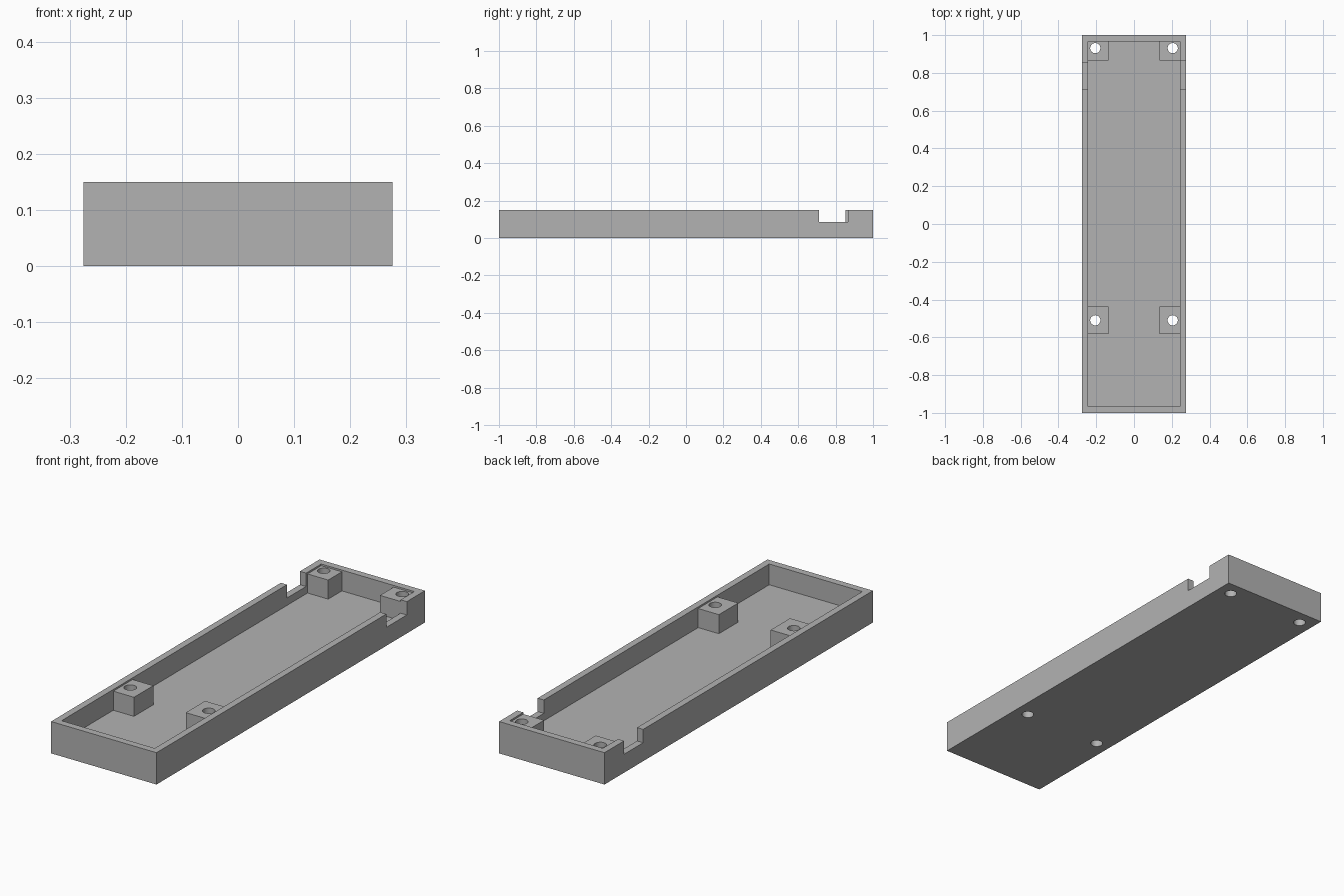
import bpy

if "Cube" in bpy.data.objects:
    bpy.data.objects.remove(bpy.data.objects["Cube"], do_unlink=True)

# Overall sizes
HALF_X, HALF_Y, HEIGHT = 0.275, 1.0, 0.15
IN_X, IN_Y, FLOOR = 0.243, 0.967, 0.052
POST_IN_X, POST_TOP = 0.135, 0.142
HOLE_X, HOLE_R = 0.205, 0.027
NOTCH_Z = 0.087

grey = bpy.data.materials.new("mid grey")
grey.use_nodes = True
colour = (0.45, 0.45, 0.45, 1)
grey.diffuse_color = colour
grey.node_tree.nodes["Principled BSDF"].inputs["Base Color"].default_value = colour


def box(name, low, high):
    """Box between two opposite corners."""
    bpy.ops.mesh.primitive_cube_add(size=1)
    ob = bpy.context.object
    ob.name = name
    for v in ob.data.vertices:
        v.co = [(a + b) / 2 + c * (b - a) for a, b, c in zip(low, high, v.co)]
    ob.data.materials.append(grey)
    return ob


def drill(name, x, y):
    """Upright cylinder used to cut a screw hole."""
    bpy.ops.mesh.primitive_cylinder_add(vertices=32, radius=HOLE_R, depth=1, location=(x, y, 0))
    ob = bpy.context.object
    ob.name = name
    ob.data.materials.append(grey)
    return ob


def cut(target, cutter):
    """Subtract the cutter from the target and apply."""
    cutter.hide_render = True
    mod = target.modifiers.new("cut", "BOOLEAN")
    mod.operation = "DIFFERENCE"
    mod.solver = "EXACT"
    mod.object = cutter
    bpy.context.view_layer.objects.active = target
    bpy.ops.object.modifier_apply(modifier=mod.name)


def smooth(ob):
    bpy.ops.object.select_all(action="DESELECT")
    ob.select_set(True)
    bpy.context.view_layer.objects.active = ob
    bpy.ops.object.shade_smooth_by_angle()


# Open tray with its cavity
tray = box("tray", (-HALF_X, -HALF_Y, 0), (HALF_X, HALF_Y, HEIGHT))
cutters = [box("cavity_cutter", (-IN_X, -IN_Y, FLOOR), (IN_X, IN_Y, 1))]

# Notch in the top of each long wall
for side, rear in ((-1, 0.854), (1, 0.865)):
    xs = sorted((side * 0.2, side * 0.4))
    cutters.append(box("notch_cutter", (xs[0], 0.712, NOTCH_Z), (xs[1], rear, 1)))
for cutter in cutters:
    cut(tray, cutter)

# Four screw posts, with holes running through posts and floor
for place, y, start, end in (("front", -0.51, -0.582, -0.438), ("rear", 0.931, 0.865, IN_Y)):
    for side, word in ((1, "left"), (-1, "right")):
        xs = sorted((side * POST_IN_X, side * IN_X))
        post = box(f"{place}_{word}_post", (xs[0], start, FLOOR), (xs[1], end, POST_TOP))
        hole = drill("hole_cutter", side * HOLE_X, y)
        cut(post, hole)
        cut(tray, hole)
        smooth(post)
        cutters.append(hole)
smooth(tray)

for cutter in cutters:
    bpy.data.objects.remove(cutter, do_unlink=True)
